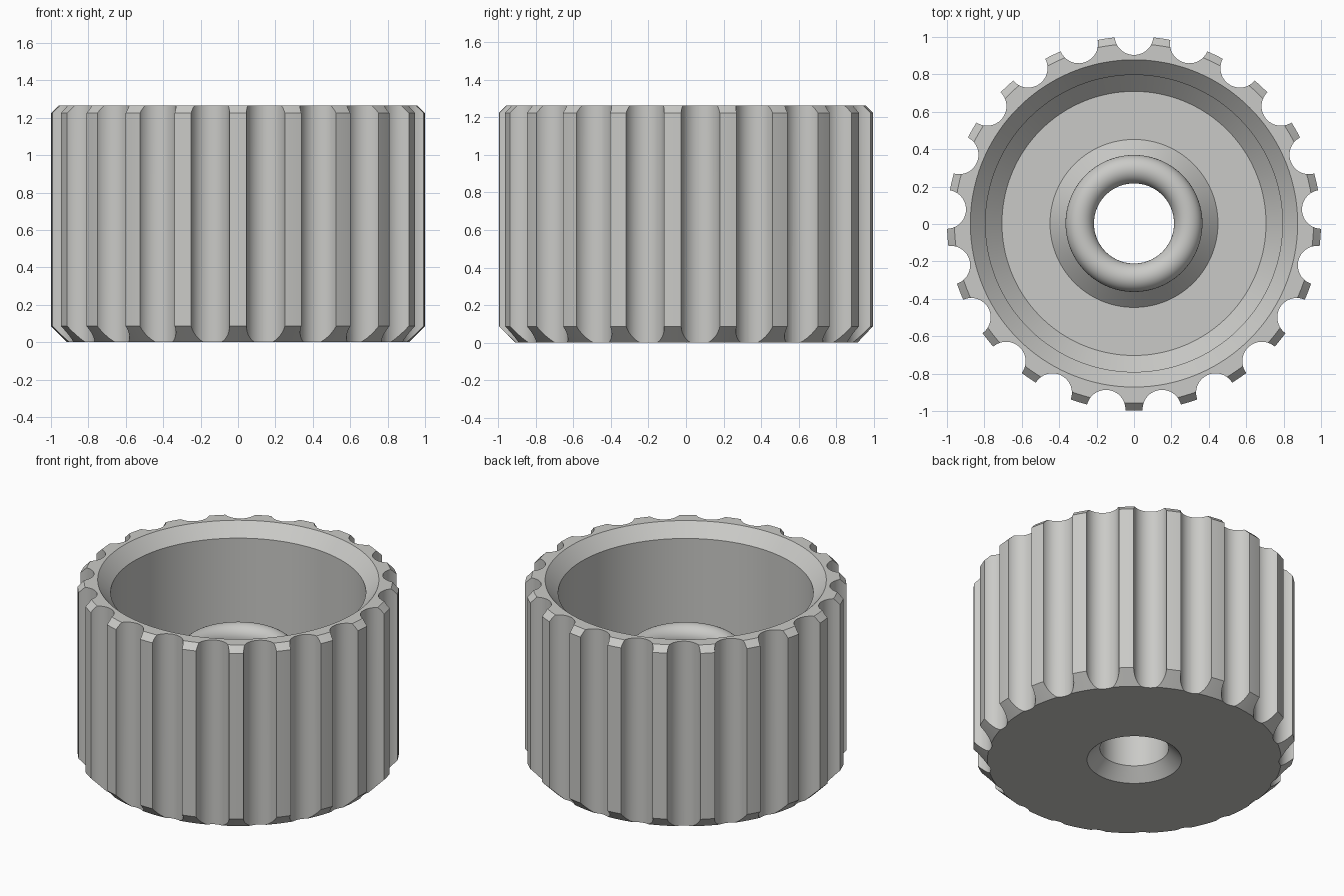
import bpy, bmesh, math
from mathutils import Matrix, Vector

if "Cube" in bpy.data.objects:
    bpy.data.objects.remove(bpy.data.objects["Cube"])

FLUTES = 21
SEGMENTS = FLUTES * 8
HEIGHT = 1.265
SHIFT_Y = 0.003          # centres the odd-toothed outline

grey = bpy.data.materials.new("light_grey")
grey.diffuse_color = (0.59, 0.59, 0.57, 1)
grey.use_nodes = True
grey.node_tree.nodes["Principled BSDF"].inputs["Base Color"].default_value = grey.diffuse_color


def make_object(name, bm):
    bmesh.ops.recalc_face_normals(bm, faces=bm.faces)
    mesh = bpy.data.meshes.new(name)
    bm.to_mesh(mesh)
    bm.free()
    obj = bpy.data.objects.new(name, mesh)
    bpy.context.collection.objects.link(obj)
    return obj


def revolve(name, profile, segments):
    """Turn a closed (radius, z) profile around the z axis."""
    bm = bmesh.new()
    rings = []
    for i in range(segments):
        a = math.tau * i / segments
        rings.append([bm.verts.new((r * math.cos(a), r * math.sin(a), z))
                      for r, z in profile])
    n = len(profile)
    for i in range(segments):
        p, q = rings[i], rings[(i + 1) % segments]
        for j in range(n):
            k = (j + 1) % n
            bm.faces.new((p[j], q[j], q[k], p[k]))
    return make_object(name, bm)


# Rounded lip on top of the central boss
LIP_Z, LIP_R, LIP_T = 0.757, 0.29, 0.076
lip = [(LIP_R + LIP_T * math.cos(math.pi * i / 16),
        LIP_Z + LIP_T * math.sin(math.pi * i / 16)) for i in range(17)]

# Cup section: outer wall, rim, cavity, floor, boss, bore, countersink
FLOOR = 0.25
profile = [
    (0.914, 0), (1.0, 0.086), (1.0, 1.225), (0.96, HEIGHT),
    (0.875, HEIGHT), (0.794, HEIGHT - 0.085),
    (0.794, FLOOR + 0.088), (0.706, FLOOR),
    (0.449, FLOOR), (0.366, FLOOR + 0.083),
] + lip + [(0.214, 0.08), (0.294, 0)]
body = revolve("fluted_knob", profile, SEGMENTS)

# Grip flutes: a ring of upright cylinders cut out of the wall
bm = bmesh.new()
for i in range(FLUTES):
    a = math.pi / 2 + math.tau * i / FLUTES
    place = Matrix.Translation(Vector((1.005 * math.cos(a), 1.005 * math.sin(a), HEIGHT / 2)))
    bmesh.ops.create_cone(bm, cap_ends=True, segments=48, radius1=0.104,
                          radius2=0.104, depth=HEIGHT + 0.4,
                          matrix=place @ Matrix.Rotation(a, 4, 'Z'))
cutter = make_object("flute_cutter", bm)
cutter.hide_render = True

cut = body.modifiers.new("flutes", 'BOOLEAN')
cut.operation = 'DIFFERENCE'
cut.solver = 'EXACT'
cut.object = cutter

bpy.context.view_layer.objects.active = body
body.select_set(True)
cutter.select_set(False)
bpy.ops.object.modifier_apply(modifier=cut.name)
bpy.data.objects.remove(cutter)

body.data.materials.clear()
body.data.materials.append(grey)
body.location.y = SHIFT_Y
bpy.ops.object.shade_smooth_by_angle(angle=math.radians(25))
